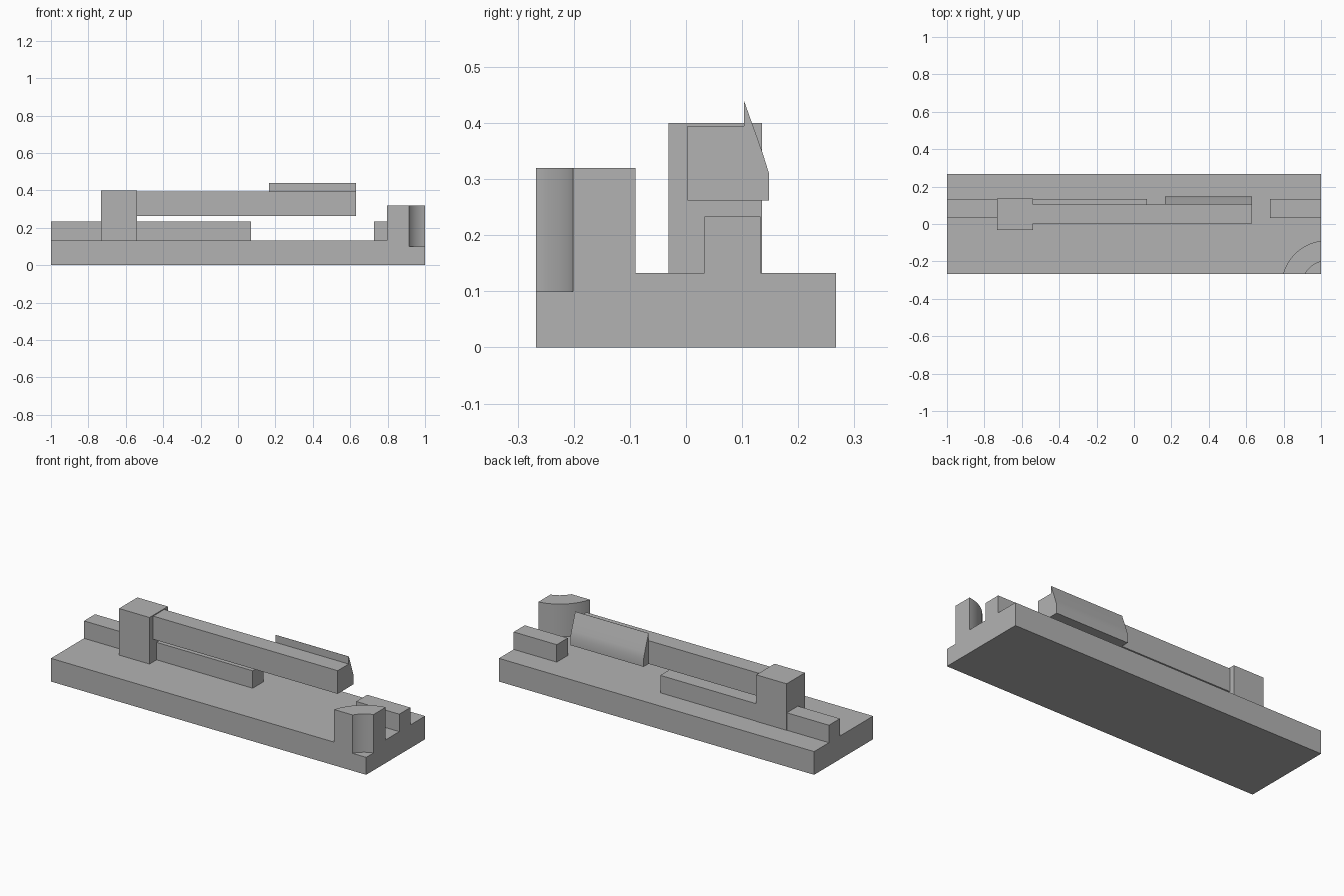
import bpy, bmesh
from math import cos, sin, asin, acos, pi
from mathutils import Vector

default = bpy.data.objects.get("Cube")
if default:
    bpy.data.objects.remove(default, do_unlink=True)

grey = bpy.data.materials.new("plain_grey")
grey.use_nodes = True
colour = (0.45, 0.45, 0.45, 1)
grey.diffuse_color = colour
grey.node_tree.nodes["Principled BSDF"].inputs["Base Color"].default_value = colour


def prism(name, outline, sweep):
    """Extrude a closed outline of 3D points along a vector."""
    bm = bmesh.new()
    face = bm.faces.new([bm.verts.new(p) for p in outline])
    top = bmesh.ops.extrude_face_region(bm, geom=[face])["geom"]
    moved = [v for v in top if isinstance(v, bmesh.types.BMVert)]
    bmesh.ops.translate(bm, verts=moved, vec=Vector(sweep))
    bmesh.ops.recalc_face_normals(bm, faces=bm.faces)
    mesh = bpy.data.meshes.new(name)
    bm.to_mesh(mesh)
    bm.free()
    mesh.materials.append(grey)
    obj = bpy.data.objects.new(name, mesh)
    bpy.context.collection.objects.link(obj)
    return obj


def box(name, x, y, z):
    corners = [(x[0], y[0], z[0]), (x[1], y[0], z[0]),
               (x[1], y[1], z[0]), (x[0], y[1], z[0])]
    return prism(name, corners, (0, 0, z[1] - z[0]))


def activate(obj):
    bpy.ops.object.select_all(action='DESELECT')
    obj.select_set(True)
    bpy.context.view_layer.objects.active = obj


def combine(obj, other, operation):
    """Apply a boolean and discard the second object."""
    activate(obj)
    mod = obj.modifiers.new("combine", 'BOOLEAN')
    mod.operation, mod.solver, mod.object = operation, 'EXACT', other
    bpy.ops.object.modifier_apply(modifier=mod.name)
    bpy.data.objects.remove(other, do_unlink=True)


def smooth(obj):
    activate(obj)
    bpy.ops.object.shade_smooth_by_angle(angle=pi / 6)


HALF_Y, DECK, NOTCH = 0.267, 0.133, 0.1
CX, CY = 1.033, -0.333          # shared axis of the curved corner walls
OUTER, INNER = 0.245, 0.136


def arc(radius, z, steps=24):
    """Arc from the right side edge to the front edge of the base."""
    start = acos((1 - CX) / radius)
    end = pi - asin((-HALF_Y - CY) / radius)
    angles = [start + (end - start) * i / steps for i in range(steps + 1)]
    return [(CX + radius * cos(a), CY + radius * sin(a), z) for a in angles]


# Base slab with a shallow curved notch in its front corner
base = box("base", (-1, 1), (-HALF_Y, HALF_Y), (0, DECK))
ring = arc(INNER, NOTCH)
notch = prism("notch_cutter", ring + [(0.9, -0.4, NOTCH), (1.1, -0.4, NOTCH),
                                      (1.1, ring[0][1], NOTCH)], (0, 0, 0.2))
notch.hide_render = True
combine(base, notch, 'DIFFERENCE')
smooth(base)

# Curved corner wall
wall = prism("corner_wall", arc(OUTER, DECK) + arc(INNER, DECK)[::-1],
             (0, 0, 0.32 - DECK))
smooth(wall)

# Low rails along the deck
for name, span in (("long_rail", (-1, 0.07)), ("short_rail", (0.727, 1))):
    box(name, span, (0.033, 0.133), (DECK, 0.233))

# Upright post
box("post", (-0.733, -0.54), (-0.031, 0.135), (DECK, 0.4))

# Arm with a sloping catch behind its free end
arm = box("arm", (-0.54, 0.63), (0.003, 0.103), (0.262, 0.395))
slope = [(0.148, 0.31), (0.138, 0.342), (0.127, 0.374), (0.115, 0.407), (0.104, 0.438)]
profile = [(0.09, 0.262), (0.148, 0.262)] + slope + [(0.103, 0.438), (0.103, 0.395), (0.09, 0.395)]
catch = prism("catch", [(0.165, y, z) for y, z in profile], (0.465, 0, 0))
combine(arm, catch, 'UNION')
smooth(arm)
